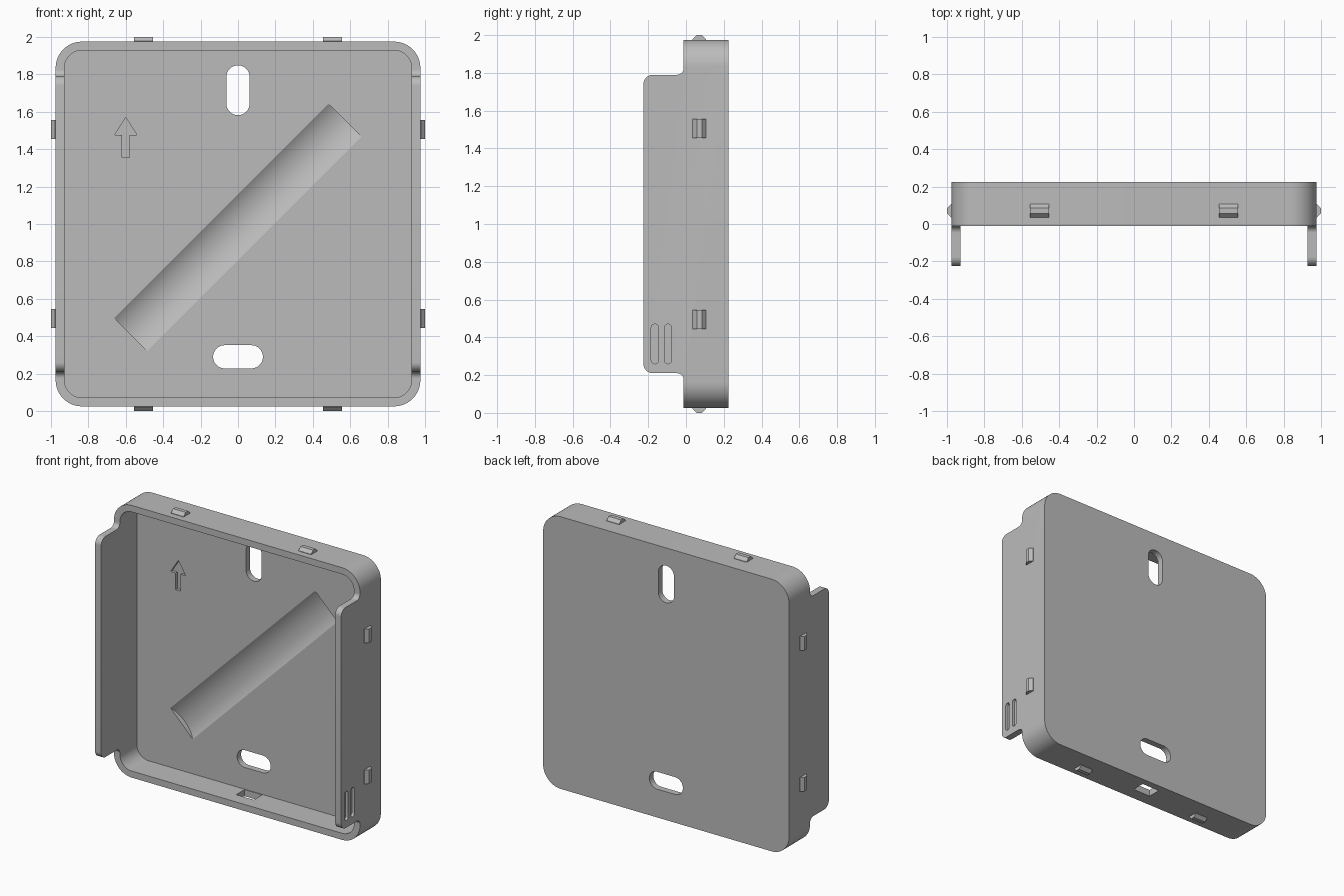
import bpy, bmesh, math
from mathutils import Vector, Matrix

if "Cube" in bpy.data.objects:
    bpy.data.objects.remove(bpy.data.objects["Cube"], do_unlink=True)

grey = bpy.data.materials.new("grey plastic")
grey.use_nodes = True
color = (0.5, 0.5, 0.5, 1)
grey.diffuse_color = color
grey.node_tree.nodes["Principled BSDF"].inputs["Base Color"].default_value = color

# Main sizes
HALF, WALL, CORNER = 0.975, 0.047, 0.14
FRONT, RIM, BACK = -0.225, -0.012, 0.225
FLOOR = BACK - 0.045
MID = 1.0


def arc(cx, cy, r, start, end, steps=12):
    angles = [math.radians(start + (end - start) * i / steps) for i in range(steps + 1)]
    return [(cx + r * math.cos(a), cy + r * math.sin(a)) for a in angles]


def rounded(cx, cy, hx, hy, r):
    """Rounded rectangle outline; tiny overlap gaps keep points distinct."""
    pts = []
    for i, (sx, sy) in enumerate([(1, 1), (-1, 1), (-1, -1), (1, -1)]):
        pts += arc(cx + sx * (hx - r), cy + sy * (hy - r), r, 90 * i, 90 * i + 90)
    clean = []
    for p in pts:
        if not clean or (Vector(p) - Vector(clean[-1])).length > 1e-5:
            clean.append(p)
    if (Vector(clean[0]) - Vector(clean[-1])).length < 1e-5:
        clean.pop()
    return clean


def prism(name, outline, axis, lo, hi):
    """Extrude an outline along an axis: x takes (y, z), y takes (x, z), z takes (x, y)."""
    def place(p, t):
        return {"x": (t, p[0], p[1]), "y": (p[0], t, p[1]), "z": (p[0], p[1], t)}[axis]
    bm = bmesh.new()
    rings = [[bm.verts.new(place(p, t)) for p in outline] for t in (lo, hi)]
    n = len(outline)
    for ring in rings:
        bm.faces.new(ring)
    for i in range(n):
        j = (i + 1) % n
        bm.faces.new((rings[0][i], rings[0][j], rings[1][j], rings[1][i]))
    bmesh.ops.recalc_face_normals(bm, faces=bm.faces)
    return finish(name, bm)


def finish(name, bm):
    mesh = bpy.data.meshes.new(name)
    bm.to_mesh(mesh)
    bm.free()
    mesh.materials.append(grey)
    obj = bpy.data.objects.new(name, mesh)
    bpy.context.collection.objects.link(obj)
    return obj


def select(obj):
    bpy.ops.object.select_all(action="DESELECT")
    obj.select_set(True)
    bpy.context.view_layer.objects.active = obj


def carve(obj, tool, operation="DIFFERENCE"):
    mod = obj.modifiers.new("carve", "BOOLEAN")
    mod.operation, mod.solver, mod.object = operation, "EXACT", tool
    select(obj)
    bpy.ops.object.modifier_apply(modifier=mod.name)
    bpy.data.objects.remove(tool, do_unlink=True)


# Hollow tray, walls first running the full depth
tray = prism("tray", rounded(0, MID, HALF, HALF, CORNER), "y", FRONT - 0.1, BACK)
inner = HALF - WALL
carve(tray, prism("hollow", rounded(0, MID, inner, inner, CORNER - WALL), "y", FRONT - 0.2, FLOOR))

# Side profile leaves a low rim and two tall side flanges
FLANGE, FILLET = 0.79, 0.035
half = arc(FRONT + 0.05, FLANGE - 0.05, 0.05, 180, 90)
half += arc(RIM - FILLET, FLANGE + FILLET, FILLET, -90, 0)
half += [(RIM, 1.2), (0.4, 1.2)]
profile = [(y, MID + z) for y, z in half] + [(y, MID - z) for y, z in reversed(half)]
carve(tray, prism("side_profile", profile, "x", -1.2, 1.2), "INTERSECT")

# Two mounting slots through the floor
carve(tray, prism("upper_slot", rounded(0, 1.715, 0.062, 0.133, 0.0615), "y", 0.1, 0.4))
carve(tray, prism("lower_slot", rounded(0, 0.29, 0.133, 0.062, 0.0615), "y", 0.1, 0.4))

# Rectangular opening through the bottom wall
carve(tray, prism("bottom_opening", [(-0.07, 0.08), (0.07, 0.08), (0.07, 0.175), (-0.07, 0.175)],
                  "z", -0.1, 0.15))

# Shallow diagonal groove in the floor
depth, chord = 0.037, 0.125
radius = (chord ** 2 + depth ** 2) / (2 * depth)
bm = bmesh.new()
bmesh.ops.create_cone(bm, cap_ends=True, segments=128, radius1=radius, radius2=radius, depth=1.62,
                      matrix=Matrix.Translation((0, FLOOR + depth - radius, 0.982))
                      @ Matrix.Rotation(math.radians(45), 4, "Y"))
carve(tray, finish("groove", bm))

# Engraved upward arrow
side = [(0.0, 1.57), (0.06, 1.475), (0.02, 1.475), (0.02, 1.355)]
arrow = [(-0.6 + x, z) for x, z in side] + [(-0.6 - x, z) for x, z in reversed(side[1:])]
carve(tray, prism("arrow", arrow, "y", 0.1, FLOOR + 0.02))

# Two engraved grip marks on the left flange
for y in (-0.165, -0.095):
    carve(tray, prism("grip_mark", rounded(y, 0.365, 0.019, 0.105, 0.0185), "x", HALF - 0.02, 1.1))

select(tray)
bpy.ops.object.shade_smooth_by_angle(angle=math.radians(30))

# Snap clips, two on each outer wall
clip_profile = [(0.035, -0.01), (0.035, 0.003), (0.057, 0.025), (0.085, 0.025),
                (0.107, 0.003), (0.107, -0.01)]
outline = [(y, HALF + out) for y, out in clip_profile]
for k, wall in enumerate(("top", "left", "bottom", "right")):
    for label, at in (("a", -0.505), ("b", 0.505)):
        clip = prism(f"{wall}_clip_{label}", outline, "x", at - 0.05, at + 0.05)
        clip.data.transform(Matrix.Translation((0, 0, MID)) @ Matrix.Rotation(k * math.pi / 2, 4, "Y"))
